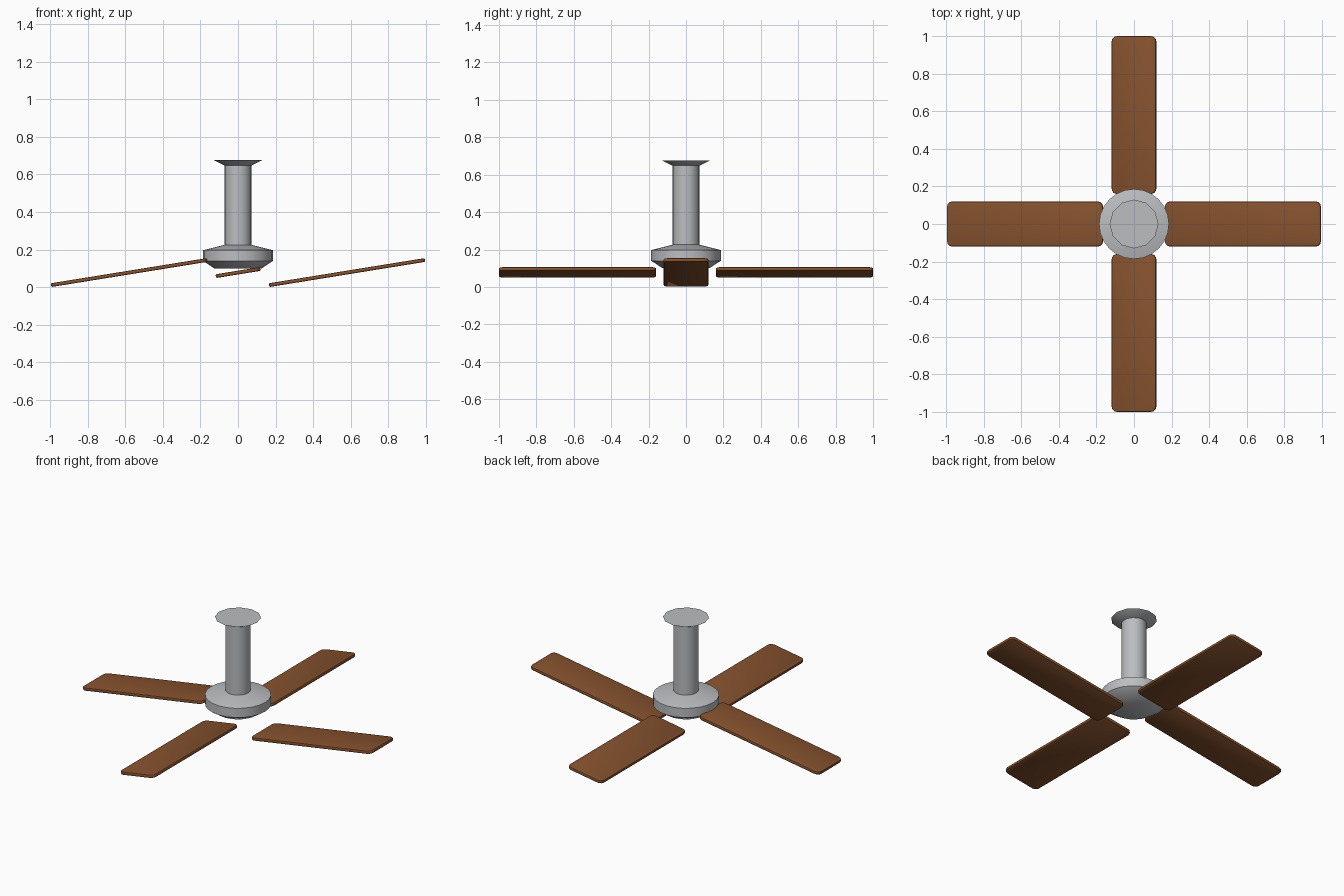
import bpy, bmesh, math
from mathutils import Matrix

if "Cube" in bpy.data.objects:
    bpy.data.objects.remove(bpy.data.objects["Cube"])


def material(name, rgb):
    m = bpy.data.materials.new(name)
    m.diffuse_color = (*rgb, 1)
    m.use_nodes = True
    m.node_tree.nodes["Principled BSDF"].inputs["Base Color"].default_value = m.diffuse_color
    return m


METAL = material("brushed_grey", (0.50, 0.51, 0.53))
WOOD = material("brown_wood", (0.235, 0.083, 0.027))


def finish(bm, name, mat, smooth=None):
    bmesh.ops.recalc_face_normals(bm, faces=bm.faces)
    me = bpy.data.meshes.new(name)
    bm.to_mesh(me)
    bm.free()
    ob = bpy.data.objects.new(name, me)
    bpy.context.collection.objects.link(ob)
    me.materials.append(mat)
    if smooth:
        bpy.ops.object.select_all(action='DESELECT')
        ob.select_set(True)
        bpy.context.view_layer.objects.active = ob
        bpy.ops.object.shade_smooth_by_angle(angle=math.radians(smooth))
    return ob


def lathe(name, profile, sides, mat):
    """Closed solid of revolution from (radius, z) points, bottom to top."""
    bm = bmesh.new()
    rings = [[bm.verts.new((r * math.cos(2 * math.pi * i / sides),
                            r * math.sin(2 * math.pi * i / sides), z))
              for i in range(sides)] for r, z in profile]
    for a, b in zip(rings, rings[1:]):
        for i in range(sides):
            j = (i + 1) % sides
            bm.faces.new((a[i], a[j], b[j], b[i]))
    bm.faces.new(rings[0][::-1])
    bm.faces.new(rings[-1])
    return finish(bm, name, mat, 35)


# Motor housing, down rod and ceiling canopy
lathe("motor_housing", [(0.125, 0.10), (0.186, 0.14), (0.186, 0.197), (0.07, 0.226)], 24, METAL)
lathe("down_rod", [(0.071, 0.21), (0.071, 0.655)], 24, METAL)
lathe("ceiling_canopy", [(0.071, 0.648), (0.13, 0.677)], 12, METAL)


def blade(name, x, y, sx, sy):
    """Thin rounded plank, pitched about the y axis around its own centre."""
    bm = bmesh.new()
    bmesh.ops.create_cube(bm, size=1, matrix=Matrix.Diagonal((sx, sy, 0.02, 1)))
    corners = [e for e in bm.edges
               if abs(e.verts[0].co.z - e.verts[1].co.z) > 0.01]
    bmesh.ops.bevel(bm, geom=corners, offset=0.028, segments=3, profile=0.5,
                    affect='EDGES')
    rim = [e for e in bm.edges
           if abs(e.verts[0].co.z - e.verts[1].co.z) < 0.001]
    bmesh.ops.bevel(bm, geom=rim, offset=0.006, segments=2, profile=0.5,
                    affect='EDGES')
    ob = finish(bm, name, WOOD, 30)
    ob.location = (x, y, 0.078)
    ob.rotation_euler = (0, -0.16, 0)


# Four blades, all sharing the same pitch direction
for side, s in (("right", 1), ("left", -1)):
    blade("blade_" + side, s * 0.58, 0, 0.84, 0.24)
for side, s in (("back", 1), ("front", -1)):
    blade("blade_" + side, 0, s * 0.58, 0.24, 0.84)
